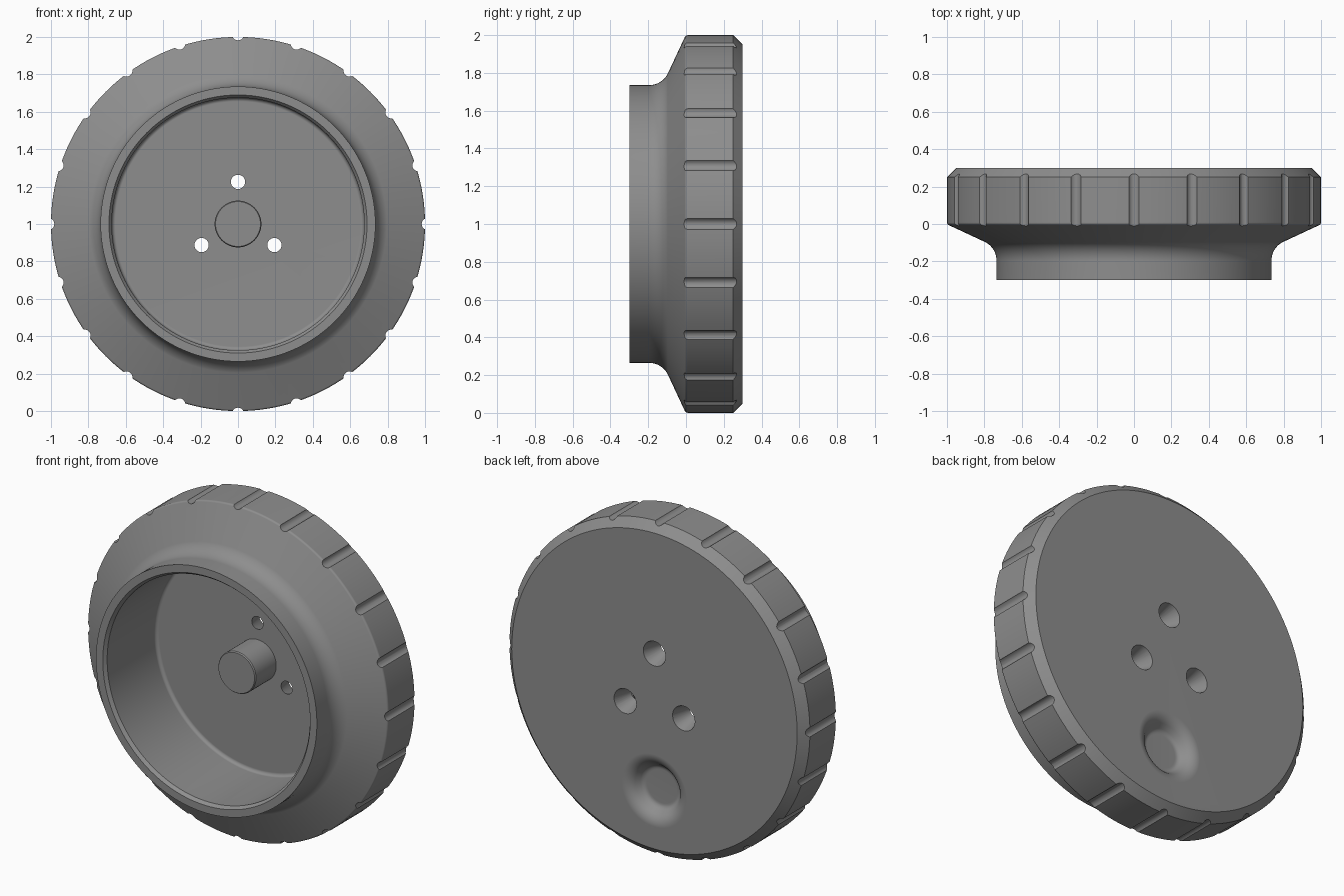
import bpy, bmesh
from math import pi, sin, cos, radians
from mathutils import Matrix, Vector

if "Cube" in bpy.data.objects:
    bpy.data.objects.remove(bpy.data.objects["Cube"], do_unlink=True)

grey = bpy.data.materials.new("plain grey")
grey.use_nodes = True
GREY = (0.27, 0.27, 0.27, 1)
grey.diffuse_color = GREY
grey.node_tree.nodes["Principled BSDF"].inputs["Base Color"].default_value = GREY


def lathe(name, profile, center=(0, 1), steps=128):
    """Turn (radius, y) points around the y axis through center (x, z)."""
    bm = bmesh.new()
    verts = [bm.verts.new((r, y, 0)) for r, y in profile]
    edges = [bm.edges.new(pair) for pair in zip(verts, verts[1:])]
    bmesh.ops.spin(bm, geom=verts + edges, cent=(0, 0, 0), axis=(0, 1, 0),
                   angle=2 * pi, steps=steps, use_duplicate=False)
    bmesh.ops.remove_doubles(bm, verts=bm.verts, dist=1e-5)
    bmesh.ops.recalc_face_normals(bm, faces=bm.faces)
    bmesh.ops.translate(bm, verts=bm.verts, vec=(center[0], 0, center[1]))
    mesh = bpy.data.meshes.new(name)
    bm.to_mesh(mesh)
    bm.free()
    mesh.materials.append(grey)
    obj = bpy.data.objects.new(name, mesh)
    bpy.context.collection.objects.link(obj)
    return obj


def activate(obj):
    bpy.ops.object.select_all(action='DESELECT')
    obj.select_set(True)
    bpy.context.view_layer.objects.active = obj


def cut(body, cutter):
    cutter.hide_render = True
    mod = body.modifiers.new("cut", 'BOOLEAN')
    mod.operation, mod.solver, mod.object = 'DIFFERENCE', 'EXACT', cutter
    activate(body)
    bpy.ops.object.modifier_apply(modifier=mod.name)
    bpy.data.objects.remove(cutter, do_unlink=True)


def finish(obj, angle=25):
    activate(obj)
    bpy.ops.object.shade_smooth_by_angle(angle=radians(angle))
    mod = obj.modifiers.new("weighted normals", 'WEIGHTED_NORMAL')
    mod.keep_sharp = True


def arc(r, y, radius, start, end, n=8):
    angles = [radians(start + (end - start) * i / n) for i in range(n + 1)]
    return [(r + radius * cos(a), y + radius * sin(a)) for a in angles]


# Flanged cup: flat back, chamfered grip, cone, fillet, neck, hollow inside
FLOOR = 0.185
profile = [(0, 0.3), (0.95, 0.3), (1, 0.25)]
profile += arc(0.985, 0.008, 0.015, 0, -63, 4)
profile += arc(0.845, -0.195, 0.11, 117, 180)
profile += [(0.735, -0.3), (0.69, -0.3), (0.675, -0.28)]
profile += arc(0.655, FLOOR - 0.02, 0.02, 0, 90, 4)
profile += [(0, FLOOR)]
body = lathe("flanged_cup", profile, steps=160)

# Grip notches around the edge
for i in range(20):
    a = 2 * pi * i / 20
    cut(body, lathe("notch_cutter", [(0, -0.1), (0.032, -0.1), (0.032, 0.28), (0, 0.28)],
                    (1.014 * cos(a), 1 + 1.014 * sin(a)), 20))

# Three countersunk screw holes
slope = (0.074 - 0.038) / (0.3 - FLOOR)
for k in range(3):
    a = radians(90 + 120 * k)
    cone = [(0, 0.15), (0.038 - 0.035 * slope, 0.15), (0.074 + 0.05 * slope, 0.35), (0, 0.35)]
    cut(body, lathe("hole_cutter", cone, (0.225 * cos(a), 1 + 0.225 * sin(a)), 40))

# Finger dimple in the back
dimple = [(0, 0.228), (0.1, 0.228)] + arc(0.1, 0.268, 0.04, -75, -30, 5)
dimple += arc(0.217, 0.215, 0.085, 148, 90, 8) + [(0.23, 0.34), (0, 0.34)]
cut(body, lathe("dimple_cutter", dimple, (0, 0.4), 64))
finish(body)

# Central post inside the cup
post = lathe("center_post", [(0, FLOOR + 0.02), (0.125, FLOOR + 0.02), (0.125, -0.007),
                             (0.12, -0.014), (0, -0.014)], steps=64)
finish(post)
